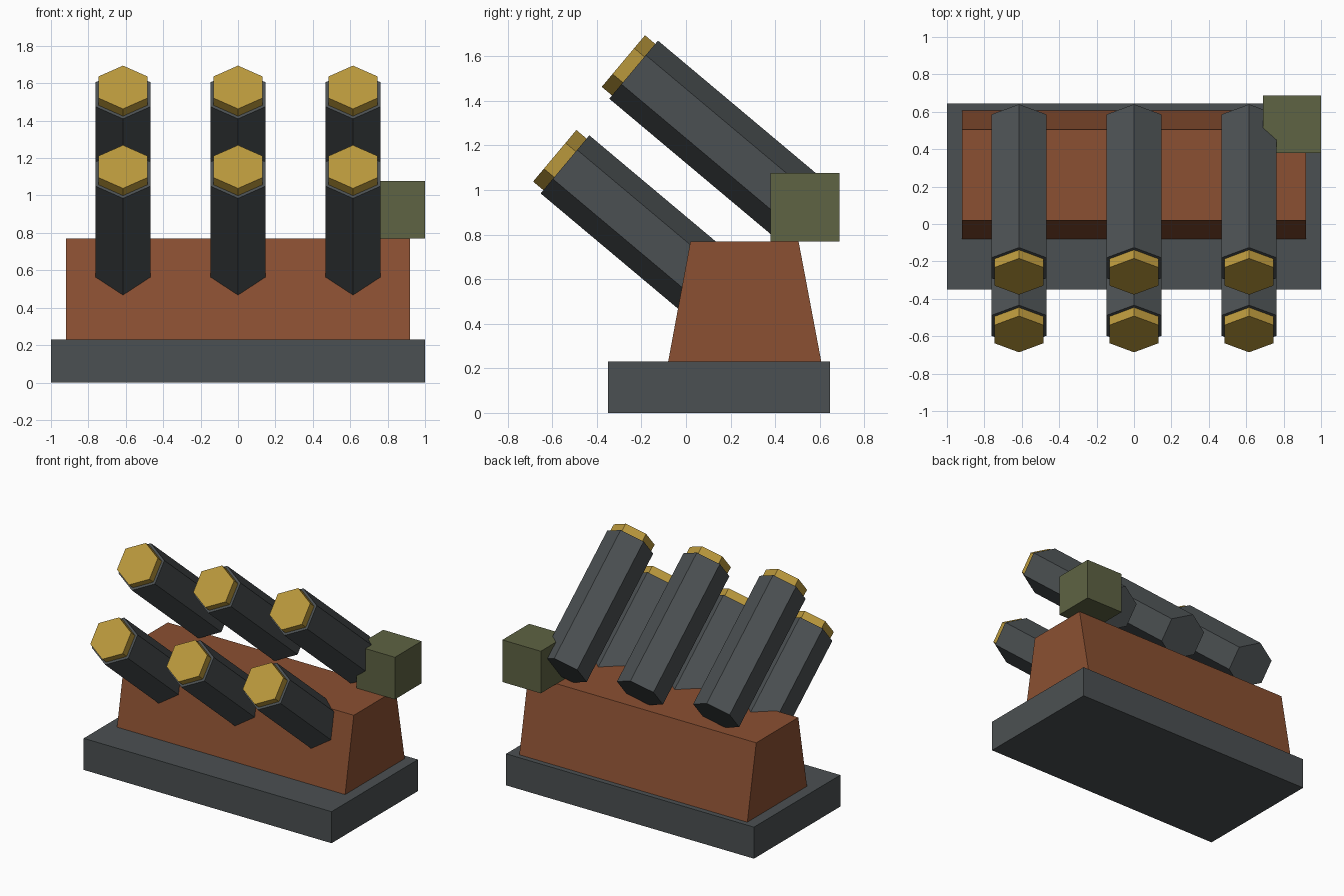
import bpy
import bmesh
import math
from mathutils import Matrix, Vector

if "Cube" in bpy.data.objects:
    bpy.data.objects.remove(bpy.data.objects["Cube"])


def material(name, rgb):
    m = bpy.data.materials.new(name)
    lin = [((c / 255 + 0.055) / 1.055) ** 2.4 for c in rgb]
    m.diffuse_color = (*lin, 1)
    m.use_nodes = True
    m.node_tree.nodes["Principled BSDF"].inputs["Base Color"].default_value = m.diffuse_color
    return m


STEEL = material("dark steel", (75, 80, 82))
RUST = material("rust brown", (139, 80, 50))
OLIVE = material("olive green", (94, 99, 67))
BRASS = material("brass", (186, 152, 60))


def finish(name, bm, mat):
    bmesh.ops.recalc_face_normals(bm, faces=bm.faces)
    mesh = bpy.data.meshes.new(name)
    bm.to_mesh(mesh)
    bm.free()
    mesh.materials.append(mat)
    obj = bpy.data.objects.new(name, mesh)
    bpy.context.collection.objects.link(obj)
    return obj


def extrude_x(name, profile, x0, x1, mat):
    """Extrude a closed (y, z) profile from x0 to x1."""
    bm = bmesh.new()
    face = bm.faces.new([bm.verts.new((x0, y, z)) for y, z in profile])
    ext = bmesh.ops.extrude_face_region(bm, geom=[face])
    verts = [g for g in ext["geom"] if isinstance(g, bmesh.types.BMVert)]
    bmesh.ops.translate(bm, verts=verts, vec=(x1 - x0, 0, 0))
    return finish(name, bm, mat)


def box_profile(y0, y1, z0, z1):
    return [(y0, z0), (y1, z0), (y1, z1), (y0, z1)]


ELEVATION = math.radians(40)
AXIS = Vector((0, -math.cos(ELEVATION), math.sin(ELEVATION)))
TILT = Matrix.Rotation(math.pi / 2 - ELEVATION, 4, 'X')


def hex_prism(name, start, length, radius, mat):
    """Six-sided prism along the launch axis, corners up and down."""
    bm = bmesh.new()
    ring = []
    for i in range(6):
        a = math.pi / 2 + i * math.pi / 3
        ring.append(bm.verts.new((radius * math.cos(a), radius * math.sin(a), 0)))
    face = bm.faces.new(ring)
    ext = bmesh.ops.extrude_face_region(bm, geom=[face])
    verts = [g for g in ext["geom"] if isinstance(g, bmesh.types.BMVert)]
    bmesh.ops.translate(bm, verts=verts, vec=(0, 0, length))
    bmesh.ops.transform(bm, matrix=Matrix.Translation(start) @ TILT, verts=bm.verts)
    return finish(name, bm, mat)


# Base slab, tapered pedestal and sight box
extrude_x("base", box_profile(-0.35, 0.645, 0, 0.23), -1, 1, STEEL)
extrude_x("pedestal", [(-0.08, 0.23), (0.607, 0.23), (0.505, 0.77), (0.02, 0.77)],
          -0.92, 0.92, RUST)
extrude_x("sight_box", box_profile(0.38, 0.688, 0.77, 1.077), 0.69, 1, OLIVE)

# Two rows of three tubes, each with a brass cap on the muzzle
for row, (y, z) in {"lower": (-0.543, 1.115), "upper": (-0.235, 1.54)}.items():
    for i, x in enumerate((-0.615, 0, 0.615), 1):
        muzzle = Vector((x, y, z))
        hex_prism(f"{row}_tube_{i}", muzzle - AXIS, 1.0, 0.17, STEEL)
        hex_prism(f"{row}_cap_{i}", muzzle - AXIS * 0.02, 0.08, 0.151, BRASS)
